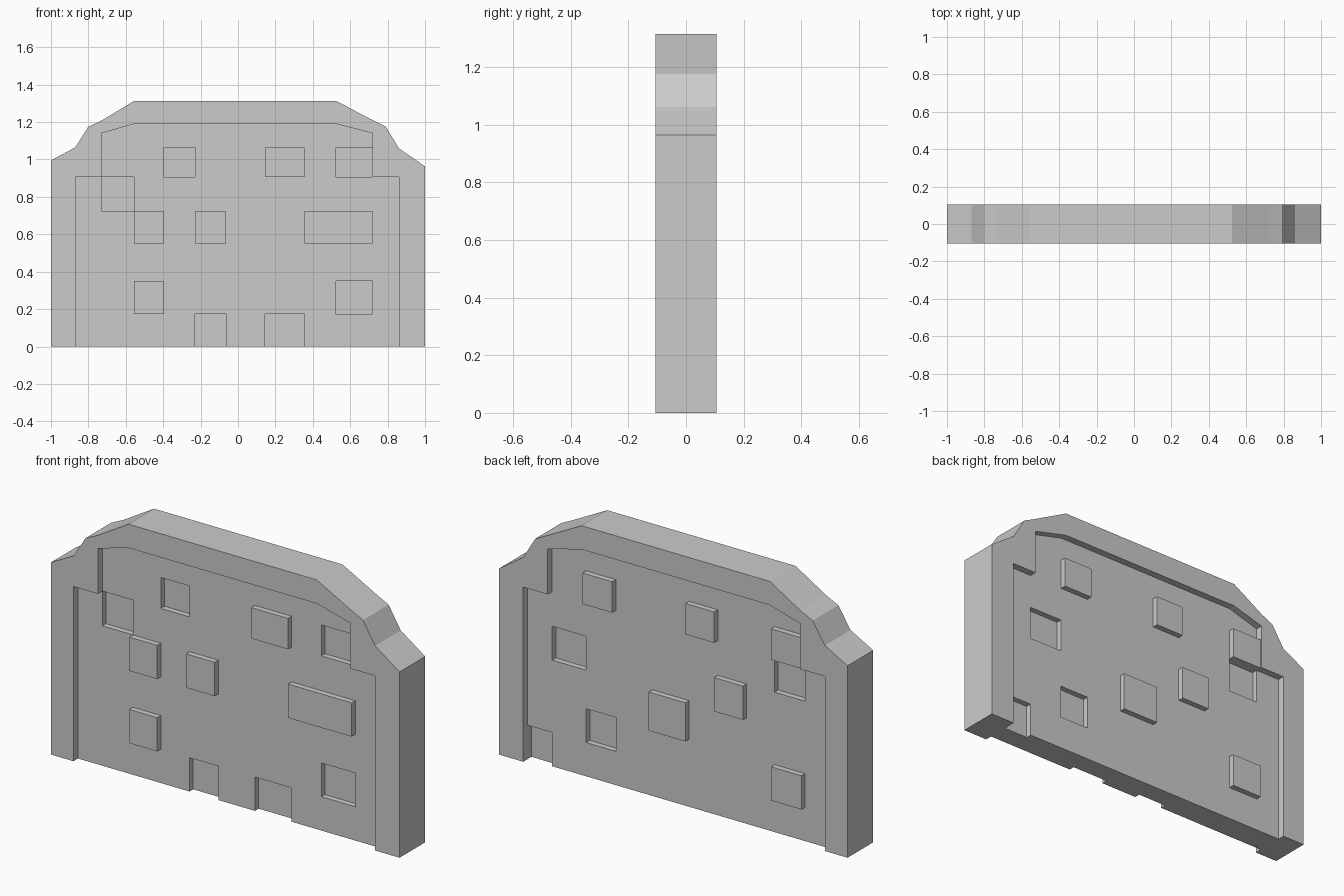
import bpy
import bmesh

cube = bpy.data.objects.get("Cube")
if cube:
    bpy.data.objects.remove(cube, do_unlink=True)

# Half depths of the wall's layers
FRAME, STONE, PANEL, HOLLOW = 0.105, 0.098, 0.068, 0.038

stone_grey = bpy.data.materials.new("stone_grey")
stone_grey.use_nodes = True
GREY = (0.6, 0.6, 0.6, 1)
stone_grey.diffuse_color = GREY
stone_grey.node_tree.nodes["Principled BSDF"].inputs["Base Color"].default_value = GREY


def add_prism(bm, outline, y0, y1):
    """Extrude an (x, z) outline from y0 to y1."""
    face = bm.faces.new([bm.verts.new((x, y0, z)) for x, z in outline])
    result = bmesh.ops.extrude_face_region(bm, geom=[face], use_keep_orig=True)
    moved = [v for v in result["geom"] if isinstance(v, bmesh.types.BMVert)]
    bmesh.ops.translate(bm, verts=moved, vec=(0, y1 - y0, 0))


def make_object(name, prisms):
    bm = bmesh.new()
    for outline, y0, y1 in prisms:
        add_prism(bm, outline, y0, y1)
    bmesh.ops.recalc_face_normals(bm, faces=bm.faces)
    mesh = bpy.data.meshes.new(name)
    bm.to_mesh(mesh)
    bm.free()
    mesh.materials.append(stone_grey)
    obj = bpy.data.objects.new(name, mesh)
    bpy.context.scene.collection.objects.link(obj)
    return obj


def rect(x0, x1, z0, z1):
    return [(x0, z0), (x1, z0), (x1, z1), (x0, z1)]


# Border frame: outer silhouette, then back along the inner edge
outer = [(-1, 0), (-1, 0.995), (-0.87, 1.065), (-0.8, 1.175), (-0.73, 1.208),
         (-0.555, 1.313), (0.525, 1.313), (0.72, 1.21), (0.79, 1.175),
         (0.86, 1.06), (1, 0.963), (1, 0)]
inner = [(0.86, 0), (0.86, 0.905), (0.72, 0.905), (0.72, 1.14), (0.525, 1.19),
         (-0.555, 1.19), (-0.73, 1.14), (-0.73, 0.905), (-0.87, 0.905), (-0.87, 0)]
make_object("border_frame", [(outer + inner, -FRAME, FRAME)])

# Wall panel, its edges buried in the frame
core = [(-0.92, 0), (-0.92, 0.95), (-0.77, 0.99), (-0.77, 1.16), (-0.555, 1.25),
        (0.525, 1.25), (0.76, 1.16), (0.76, 0.99), (0.92, 0.95), (0.92, 0)]
panel = make_object("wall_panel", [(core, -PANEL, PANEL)])

# Missing stones: hollows in the front and the back
front_hollows = [rect(-0.395, -0.23, 0.905, 1.065), rect(0.525, 0.72, 0.905, 1.065),
                 rect(-0.73, -0.555, 0.725, 0.905), rect(0.525, 0.72, 0.175, 0.35),
                 rect(-0.23, -0.065, -0.1, 0.175), rect(0.145, 0.355, -0.1, 0.175)]
back_hollows = [rect(0.525, 0.72, 0.55, 0.725), rect(-0.73, -0.555, 0.725, 0.905),
                rect(0.355, 0.525, 0.175, 0.35), rect(0.72, 0.86, -0.1, 0.175)]
cutter = make_object("hollow_cutter",
                     [(r, -0.2, -HOLLOW) for r in front_hollows]
                     + [(r, HOLLOW, 0.2) for r in back_hollows])
cutter.hide_render = True

cut = panel.modifiers.new("hollows", 'BOOLEAN')
cut.operation = 'DIFFERENCE'
cut.solver = 'EXACT'
cut.object = cutter
bpy.context.view_layer.objects.active = panel
bpy.ops.object.modifier_apply(modifier=cut.name)
bpy.data.objects.remove(cutter, do_unlink=True)

# Raised stones on both faces
front_stones = [rect(0.145, 0.355, 0.905, 1.065), rect(-0.555, -0.395, 0.55, 0.725),
                rect(-0.23, -0.065, 0.55, 0.725), rect(0.355, 0.72, 0.55, 0.725),
                rect(-0.555, -0.395, 0.175, 0.35)]
back_stones = [rect(0.355, 0.525, 0.905, 1.065), rect(-0.23, -0.065, 0.905, 1.065),
               rect(-0.73, -0.555, 0.905, 1.065), rect(-0.065, 0.145, 0.35, 0.55),
               rect(-0.395, -0.23, 0.55, 0.725), rect(-0.73, -0.555, 0.175, 0.35)]
make_object("front_raised_stones", [(r, -STONE, -PANEL + 0.01) for r in front_stones])
make_object("back_raised_stones", [(r, PANEL - 0.01, STONE) for r in back_stones])
